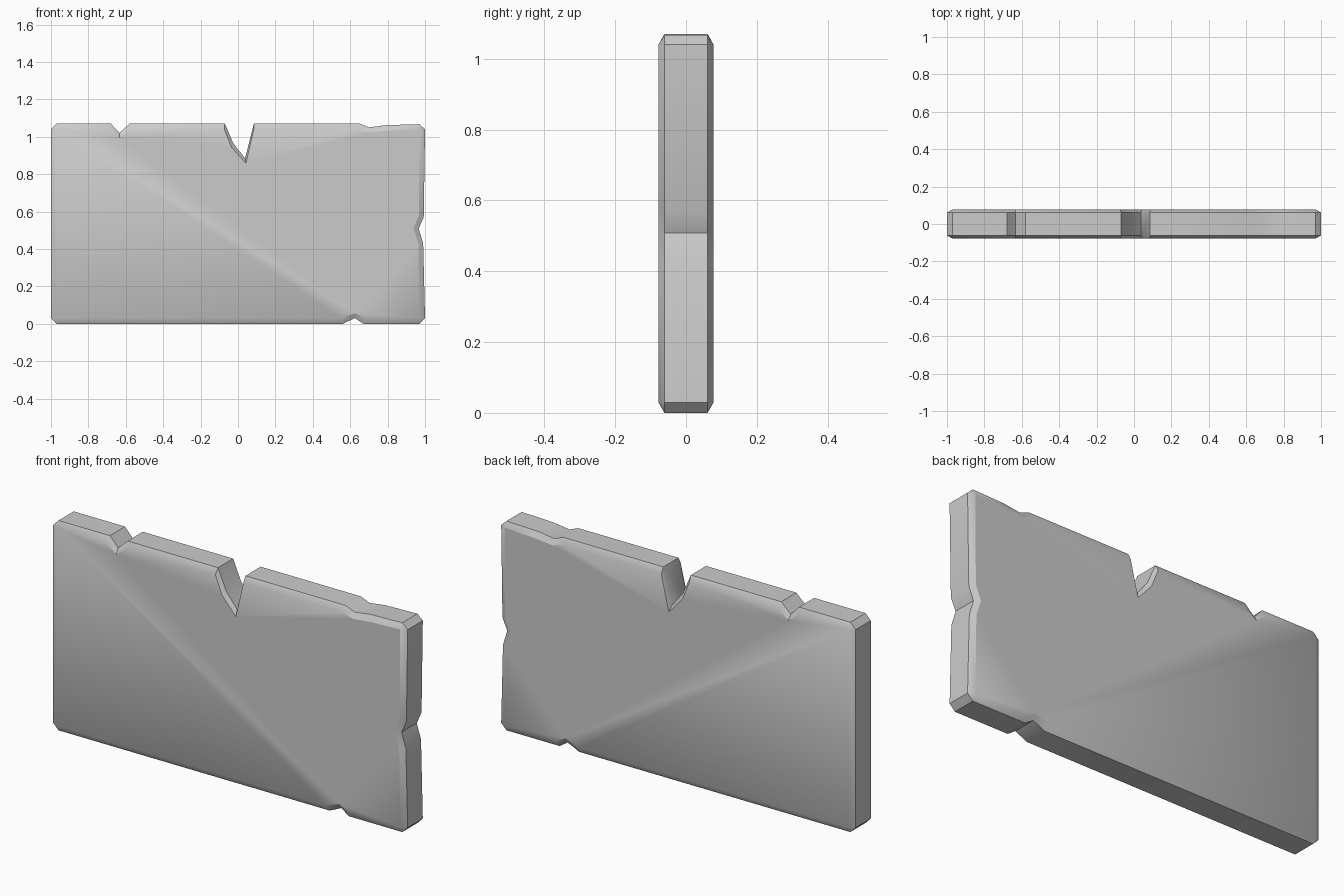
import bpy, bmesh, math

RIM_Y, FACE_Y = 0.061, 0.078

# Chipped outline: (rim x, rim z, face x, face z), clockwise from top left
OUTLINE = [
    (-1.0, 1.04, -0.97, 1.04), (-0.97, 1.07, -0.97, 1.04),
    (-0.68, 1.07, -0.69, 1.04), (-0.634, 1.02, -0.632, 0.995), (-0.58, 1.07, -0.575, 1.04),
    (-0.07, 1.07, -0.073, 1.04), (-0.025, 0.965, -0.035, 0.945),
    (0.038, 0.885, 0.042, 0.858), (0.085, 1.07, 0.085, 1.04),
    (0.65, 1.07, 0.64, 1.04), (0.70, 1.05, 0.70, 1.022), (0.79, 1.062, 0.79, 1.032),
    (0.97, 1.067, 0.97, 1.04), (1.0, 1.04, 0.97, 1.04),
    (0.993, 0.57, 0.967, 0.58), (0.966, 0.508, 0.938, 0.51), (0.99, 0.43, 0.964, 0.43),
    (1.0, 0.03, 0.97, 0.03), (0.97, 0.0, 0.97, 0.03),
    (0.67, 0.0, 0.68, 0.03), (0.625, 0.03, 0.625, 0.057), (0.56, 0.0, 0.55, 0.03),
    (-0.97, 0.0, -0.97, 0.03), (-1.0, 0.03, -0.97, 0.03),
]

# Stone slab: four rings joined into a chamfered plate
bm = bmesh.new()


def ring(y, k):
    return [bm.verts.new((p[k], y, p[k + 1])) for p in OUTLINE]


rings = [ring(-FACE_Y, 2), ring(-RIM_Y, 0), ring(RIM_Y, 0), ring(FACE_Y, 2)]
n = len(OUTLINE)
for a, b in zip(rings, rings[1:]):
    for i in range(n):
        j = (i + 1) % n
        bm.faces.new((a[i], a[j], b[j], b[i]))
bmesh.ops.remove_doubles(bm, verts=bm.verts[:], dist=0.0005)

# Front and back faces close the open loops
edges = [e for e in bm.edges if e.is_boundary]
bmesh.ops.holes_fill(bm, edges=edges, sides=0)
bmesh.ops.recalc_face_normals(bm, faces=bm.faces[:])

mesh = bpy.data.meshes.new("stone_slab")
bm.to_mesh(mesh)
bm.free()
slab = bpy.data.objects.new("stone_slab", mesh)
bpy.context.collection.objects.link(slab)
bpy.context.view_layer.objects.active = slab
slab.select_set(True)
bpy.ops.object.shade_smooth_by_angle(angle=math.radians(30))
